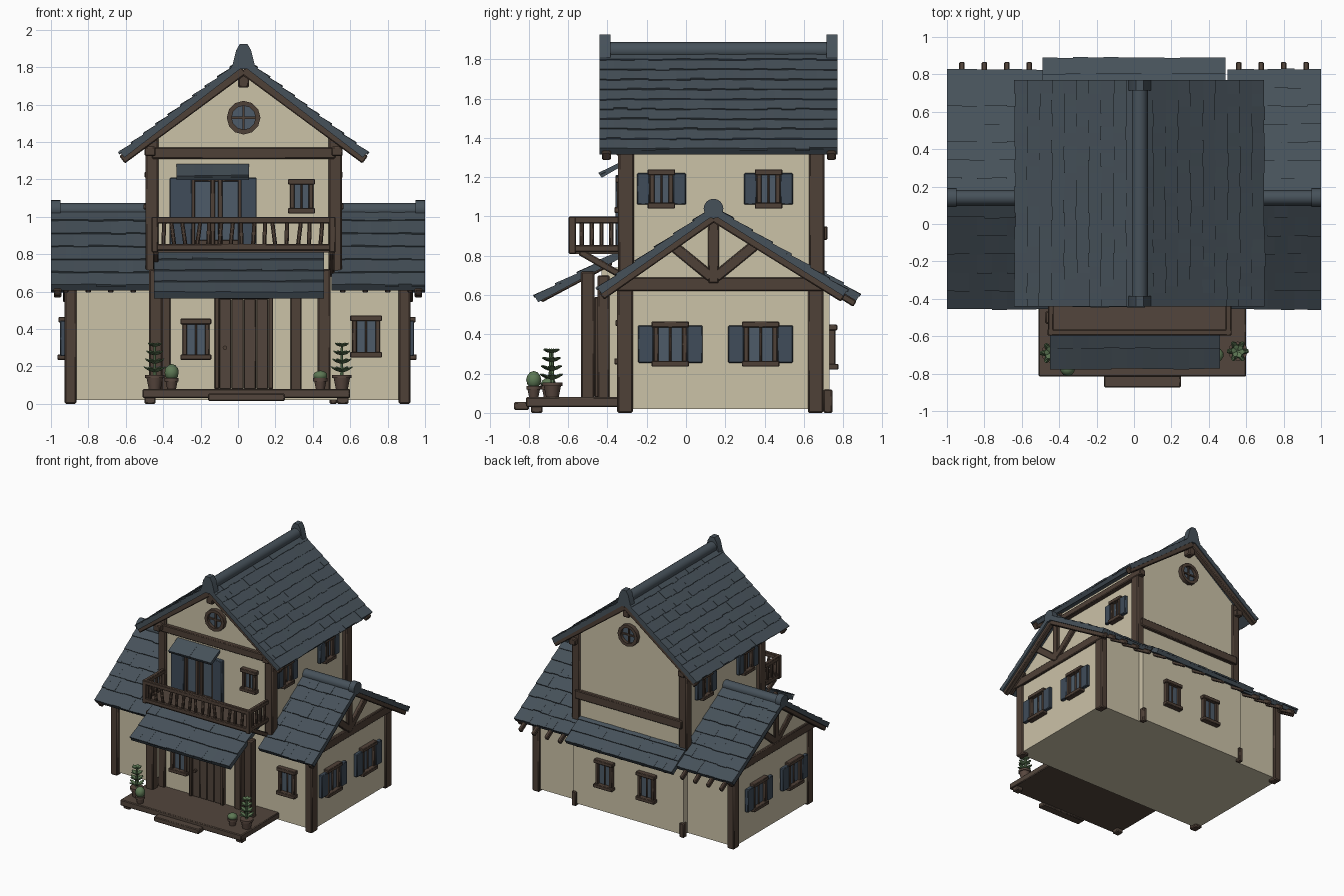
import bpy, bmesh, math, random
from mathutils import Vector, Matrix

if "Cube" in bpy.data.objects:
    bpy.data.objects.remove(bpy.data.objects["Cube"])
random.seed(4)

def mat(name, r, g, b):
    m = bpy.data.materials.new(name)
    m.diffuse_color = (r, g, b, 1)
    m.use_nodes = True
    m.node_tree.nodes["Principled BSDF"].inputs["Base Color"].default_value = m.diffuse_color
    return m

PLASTER = mat("cream plaster", 0.60, 0.54, 0.39)
TIMBER = mat("dark timber", 0.078, 0.052, 0.038)
PLANK = mat("door plank", 0.085, 0.06, 0.045)
SLATE = mat("blue slate", 0.062, 0.083, 0.102)
SHUTTER = mat("shutter blue", 0.05, 0.072, 0.10)
GLASS = mat("window glass", 0.075, 0.105, 0.14)
LEAF = mat("leaf green", 0.11, 0.19, 0.09)
POT = mat("clay pot", 0.10, 0.065, 0.05)

def finish(name, bm, m, bevel=0):
    bmesh.ops.recalc_face_normals(bm, faces=bm.faces)
    me = bpy.data.meshes.new(name)
    bm.to_mesh(me)
    bm.free()
    me.materials.append(m)
    ob = bpy.data.objects.new(name, me)
    bpy.context.collection.objects.link(ob)
    if bevel:
        b = ob.modifiers.new("bevel", 'BEVEL')
        b.width, b.segments = bevel, 1
    return ob

def hexa(bm, o, a, b, c):
    """Box from a corner and three edge vectors."""
    v = [bm.verts.new(o + a * i + b * j + c * k) for k in (0, 1) for i, j in ((0, 0), (1, 0), (1, 1), (0, 1))]
    for f in ((0, 1, 2, 3), (4, 5, 6, 7), (0, 1, 5, 4), (1, 2, 6, 5), (2, 3, 7, 6), (3, 0, 4, 7)):
        bm.faces.new([v[i] for i in f])

def boxes(name, items, m, M=Matrix(), bevel=0.0):
    """Items are x0, x1, y0, y1, z0, z1."""
    bm = bmesh.new()
    for x0, x1, y0, y1, z0, z1 in items:
        hexa(bm, Vector((x0, y0, z0)), Vector((x1 - x0, 0, 0)), Vector((0, y1 - y0, 0)), Vector((0, 0, z1 - z0)))
    bm.transform(M)
    return finish(name, bm, m, bevel)

def beams(name, pairs, axis, depth, width, m=TIMBER):
    """Straight timbers; axis is the direction of the depth."""
    bm = bmesh.new()
    for p, q in pairs:
        p, q, a = Vector(p), Vector(q), Vector(axis)
        u = (q - p).cross(a).normalized() * width
        hexa(bm, p - a * depth / 2 - u / 2, q - p, a * depth, u)
    return finish(name, bm, m, 0.006)

def prism(name, prof, axis, a, b, m):
    bm = bmesh.new()
    put = (lambda p, t: (t, p[0], p[1])) if axis == 'x' else (lambda p, t: (p[0], t, p[1]))
    A = [bm.verts.new(put(p, a)) for p in prof]
    B = [bm.verts.new(put(p, b)) for p in prof]
    bm.faces.new(A)
    bm.faces.new(B)
    for i in range(len(prof)):
        j = (i + 1) % len(prof)
        bm.faces.new((A[i], A[j], B[j], B[i]))
    return finish(name, bm, m)

def slope(name, o, u, v, rows, cols, thick=0.03):
    """Roof slab from an eave corner, with courses of uneven slates."""
    o, u, v = Vector(o), Vector(u), Vector(v)
    n = u.cross(v).normalized()
    n = -n if n.z < 0 else n
    bm = bmesh.new()
    hexa(bm, o - n * (thick + 0.006), u, v, n * thick)
    for r in range(rows):
        for c in range(cols):
            s = max(0, (c - 0.5 * (r % 2)) / cols)
            e = min(1, (c + 1 - 0.5 * (r % 2)) / cols) if c < cols - 1 else 1
            low = r / rows - random.uniform(0, 0.012)
            lift = random.uniform(0.004, 0.009)
            p = o + u * s + v * low + n * (lift - 0.012)
            along = v * (min(1, (r + 1.1) / rows) - low) - n * (lift + 0.002)
            hexa(bm, p, u * (e - s), along, n * 0.012)
    return finish(name, bm, SLATE)

def rod(name, p, q, r1, r2, m, seg=16):
    p, q = Vector(p), Vector(q)
    bm = bmesh.new()
    bmesh.ops.create_cone(bm, cap_ends=True, segments=seg, radius1=r1, radius2=r2, depth=(q - p).length)
    bm.transform(Matrix.Translation((p + q) / 2) @ (q - p).to_track_quat('Z', 'Y').to_matrix().to_4x4())
    return finish(name, bm, m)

def window(name, x, y, z, turn, w, h, leaf=0):
    """Framed window facing -y, turned about z; leaf is the shutter width."""
    M = Matrix.Translation((x, y, z)) @ Matrix.Rotation(math.radians(turn), 4, 'Z')
    w, h, t = w / 2, h / 2, 0.025
    boxes(name + "_frame", [(-w, -w + t, -.03, .01, -h, h), (w - t, w, -.03, .01, -h, h),
                            (-w - .01, w + .01, -.04, .01, h - t, h + .005), (-w - .01, w + .01, -.045, .01, -h - .005, -h + t),
                            (-.006, .006, -.018, .01, -h, h)], TIMBER, M, 0.004)
    boxes(name + "_glass", [(-w + .01, w - .01, -.009, 0, -h + .01, h - .01)], GLASS, M)
    if leaf:
        boxes(name + "_shutters", [(s * w - (leaf if s < 0 else 0), s * w + (leaf if s > 0 else 0), -.032, 0, -h + .015, h - .015)
                                   for s in (-1, 1)], SHUTTER, M, 0.005)

# Walls
prism("lower_walls", [(-.32, .02), (.68, .02), (.68, .68), (.14, 1.01), (-.32, .69)], 'x', -.92, .91, PLASTER)
prism("upper_walls", [(-.46, .02), (.52, .02), (.52, 1.42), (.03, 1.80), (-.46, 1.42)], 'y', -.32, .69, PLASTER)
boxes("entrance_bay", [(-.40, .33, -.43, -.3, .05, .74)], PLASTER)
boxes("rear_bay", [(-.49, .52, .66, .73, .02, .68)], PLASTER)

# Timber posts and horizontal beams
boxes("corner_posts", [(x - .032, x + .032, y - .04, y + .04, 0, .68) for x in (-.895, .89) for y in (-.31, .66)], TIMBER, bevel=.008)
boxes("upper_posts", [(x - .035, x + .035, y - .04, y + .04, .68, 1.43) for x in (-.46, .52) for y in (-.305, .665)], TIMBER, bevel=.008)
boxes("bay_posts", [(x - .03, x + .03, -.45, -.39, .05, .7) for x in (-.39, .31)]
      + [(x - .02, x + .02, .70, .745, 0, z) for x, z in ((-.48, .12), (.51, .12))], TIMBER, bevel=.006)
boxes("porch_posts", [(x - .035, x + .035, -.535, -.465, .05, .72) for x in (-.44, .46)], TIMBER, bevel=.008)
boxes("gable_beams", [(-.46, .52, -.355, -.3, 1.31, 1.37), (-.46, .52, .66, .72, .88, .95)], TIMBER, bevel=.006)
boxes("side_eave_beams", [(x - .03, x + .03, -.4, .74, 1.325, 1.375) for x in (-.47, .53)], TIMBER, bevel=.006)
boxes("wing_beams", [(x - .025, x + .025, -.36, .71, .62, .69) for x in (-.915, .905)], TIMBER, bevel=.006)
for s, n in ((-1, "left"), (1, "right")):
    x = s * .915
    beams(n + "_wing_braces", [((x, .14, .66), (x, .14, 1.02)), ((x, .13, .69), (x, -.09, .87)), ((x, .15, .69), (x, .37, .87))],
          (1, 0, 0), .04, .055)
    beams(n + "_wing_barge", [((s * .965, -.43, .595), (s * .965, .14, .995)), ((s * .965, .80, .585), (s * .965, .14, .995))],
          (1, 0, 0), .04, .045)
    a, b = (-1, -.44) if s < 0 else (.50, 1)
    # Wing roofs with rafter ends
    slope(n + "_wing_roof_front", (a, -.45, .635), (b - a, 0, 0), (0, .59, .415), 6, 7)
    slope(n + "_wing_roof_back", (a, .82, .625), (b - a, 0, 0), (0, -.68, .425), 7, 7)
    rod(n + "_wing_ridge", (a, .14, 1.035), (b, .14, 1.035), .04, .04, SLATE)
    rod(n + "_wing_ridge_end", (s * .95, .14, 1.04), (s, .14, 1.04), .05, .05, SLATE)
    beams(n + "_rafter_ends", [p for i in range(4) for X in [s * (.56 + i * .12)] for p in
          (((X, -.42, .605), (X, -.25, .725)), ((X, .86, .555), (X, .62, .705)))], (1, 0, 0), .03, .035)
    # Main roof half
    slope(n + "_main_roof", (.03 + s * .66, -.44, 1.345), (0, 1.21, 0), (-s * .66, 0, .505), 10, 17)
    beams(n + "_main_barge", [((.03 + s * .65, y, 1.305), (.03, y, 1.785)) for y in (-.405, .74)], (0, 1, 0), .045, .05)
    # Side windows of both storeys
    for y, w in ((-.08, .17), (.38, .17)):
        window(n + "_lower_window", .91 if s > 0 else -.92, y, .35, 90 * s, w, .22, .08)
    for y in (-.125, .42):
        window(n + "_upper_window", .52 if s > 0 else -.46, y, 1.14, 90 * s, .12, .19, .065)
    slope(n + "_shade", (-.33, -.44, 1.215), (.39, 0, 0), (0, .13, .075), 1, 4, .015) if s > 0 else None

# Main ridge with raised ends
rod("main_ridge", (.03, -.43, 1.845), (.03, .76, 1.845), .042, .042, SLATE)
for y in (-.44, .715):
    prism("ridge_end", [(-.035, 1.79), (.095, 1.79), (.07, 1.89), (.05, 1.925), (.01, 1.925), (-.01, 1.89)], 'y', y, y + .055, SLATE)
boxes("ridge_pegs", [(0, .06, -.42, -.3, 1.69, 1.78), (0, .06, .68, .75, 1.69, 1.78)], TIMBER, bevel=.008)

# Rear lean-to roof and porch roof
slope("rear_roof", (-.49, .885, .60), (.98, 0, 0), (0, -.26, .17), 3, 12)
beams("rear_rafters", [((x, .86, .57), (x, .66, .70)) for x in (-.4, -.2, 0, .2, .4)], (1, 0, 0), .03, .035)
slope("porch_roof", (-.45, -.77, .595), (.91, 0, 0), (0, .44, .235), 4, 11)
beams("porch_rafters", [((x, -.74, .575), (x, -.38, .767)) for x in (-.42, -.2, .01, .22, .43)], (1, 0, 0), .03, .03)
boxes("porch_lintel", [(-.46, .48, -.525, -.475, .635, .69)], TIMBER, bevel=.006)

# Porch floor and step
boxes("porch_floor", [(-.51, .60, -.815, -.3, .03, .08), (-.50, -.44, -.79, -.73, 0, .04), (.53, .59, -.79, -.73, 0, .04)], PLANK, bevel=.006)
boxes("porch_step", [(-.16, .25, -.875, -.8, .015, .055)], PLANK, bevel=.006)

# Front door and ground windows
boxes("door_planks", [(-.10 + i * .066, -.037 + i * .066, -.45, -.42, .08, .56) for i in range(4)], PLANK, bevel=.003)
boxes("door_frame", [(-.125, -.10, -.465, -.42, .08, .58), (.163, .188, -.465, -.42, .08, .58), (-.125, .188, -.465, -.42, .56, .59)], TIMBER, bevel=.004)
rod("door_knob", (-.07, -.45, .3), (-.07, -.475, .3), .012, .012, TIMBER, 8)
window("porch_window", -.225, -.43, .345, 0, .145, .21)
window("wing_window", .685, -.32, .36, 0, .15, .215)
for x in (-.16, .226):
    window("rear_window", x, .73, .335, 180, .15, .22)

# Balcony with railings
boxes("balcony_floor", [(-.45, .51, -.58, -.3, .81, .84)], PLANK)
boxes("balcony_rails", [(-.46, .52, -.595, -.565, z, z + .035) for z in (.82, .965)]
      + [(x, x + .03, -.59, -.32, z, z + .035) for x in (-.46, .49) for z in (.82, .965)]
      + [(x, x + .035, -.597, -.56, .81, 1.0) for x in (-.462, .487)], TIMBER, bevel=.005)
beams("balusters", [((x, -.58, .84), (x + random.uniform(-.02, .02), -.58, .98)) for x in [-.40 + .06 * i for i in range(15)]]
      + [((x, y, .84), (x, y, .98)) for x in (-.445, .505) for y in (-.53, -.48, -.43, -.38)], (0, 1, 0), .022, .022)
beams("balcony_brackets", [((x, -.33, .70), (x, -.54, .82)) for x in (-.44, .50)], (1, 0, 0), .03, .035)

# Balcony doors, small window, round gable windows
boxes("balcony_shutters", [(-.365, -.245, -.36, -.32, .85, 1.21), (.015, .10, -.36, -.32, .85, 1.21)], SHUTTER, bevel=.005)
boxes("balcony_door_glass", [(-.245, .015, -.329, -.32, .85, 1.21)], GLASS)
boxes("balcony_door_frame", [(x - .011, x + .011, -.35, -.31, .84, 1.21) for x in (-.24, -.135, -.095, .01)]
      + [(-.245, .015, -.345, -.31, z, z + .025) for z in (.85, 1.19)], TIMBER, bevel=.003)
window("upper_front_window", .34, -.32, 1.11, 0, .125, .175)
for y, s in ((-.32, -1), (.69, 1)):
    bm = bmesh.new()
    R = [(math.cos(i * math.pi / 6), math.sin(i * math.pi / 6)) for i in range(12)]
    for i in range(12):
        p, q = R[i], R[(i + 1) % 12]
        P, Q = Vector((p[0], 0, p[1])), Vector((q[0], 0, q[1]))
        ring = [bm.verts.new(Vector((.03, y + d * s, 1.53)) + k * r)
                for k, r, d in ((P, .09, 0), (Q, .09, 0), (Q, .09, .035), (P, .09, .035), (P, .064, .035), (Q, .064, .035), (Q, .064, 0), (P, .064, 0))]
        for f in ((0, 1, 2, 3), (3, 2, 5, 4), (4, 5, 6, 7)):
            bm.faces.new([ring[j] for j in f])
    bmesh.ops.remove_doubles(bm, verts=bm.verts, dist=1e-4)
    finish("round_window_frame", bm, TIMBER)
    rod("round_window_glass", (.03, y, 1.53), (.03, y + .009 * s, 1.53), .07, .07, GLASS, 12)
    a, b = sorted((y, y + .02 * s))
    boxes("round_window_bars", [(.024, .036, a, b, 1.46, 1.60), (-.04, .10, a, b, 1.524, 1.536)], TIMBER)

# Potted plants: pot, then whorls of leaves or a round bush
def plant(x, y, r, top, bush):
    rim = .08 + r * 1.5
    rod("plant_pot", (x, y, .08), (x, y, rim), r * .7, r, POT, 12)
    rod("pot_rim", (x, y, rim - .012), (x, y, rim + .006), r * 1.12, r * 1.12, POT, 12)
    bm = bmesh.new()
    if bush:
        M = Matrix.Translation((x, y, (rim + top) / 2)) @ Matrix.Diagonal((r * 1.15, r * 1.15, (top - rim) / 2 + .008, 1))
        bmesh.ops.create_icosphere(bm, subdivisions=2, radius=1, matrix=M)
    else:
        bmesh.ops.create_cone(bm, cap_ends=True, segments=6, radius1=.01, radius2=.006, depth=top - rim,
                              matrix=Matrix.Translation((x, y, (rim + top) / 2)))
        for k in range(4):
            for i in range(6):
                M = (Matrix.Translation((x, y, rim + .02 + (top - rim - .02) * k / 3.3)) @ Matrix.Rotation(i * math.pi / 3 + k, 4, 'Z')
                     @ Matrix.Rotation(-.45, 4, 'Y') @ Matrix.Translation((.035 - k * .004, 0, 0)) @ Matrix.Diagonal((.036 - k * .005, .018, .007, 1)))
                bmesh.ops.create_icosphere(bm, subdivisions=1, radius=1, matrix=M)
    finish("plant_leaves", bm, LEAF)

plant(-.445, -.69, .046, .32, False)
plant(-.355, -.775, .034, .205, True)
plant(.555, -.68, .046, .32, False)
plant(.44, -.70, .034, .17, True)

bpy.ops.object.select_all(action='SELECT')
bpy.context.view_layer.objects.active = bpy.data.objects["lower_walls"]
bpy.ops.object.shade_smooth_by_angle(angle=math.radians(35))
